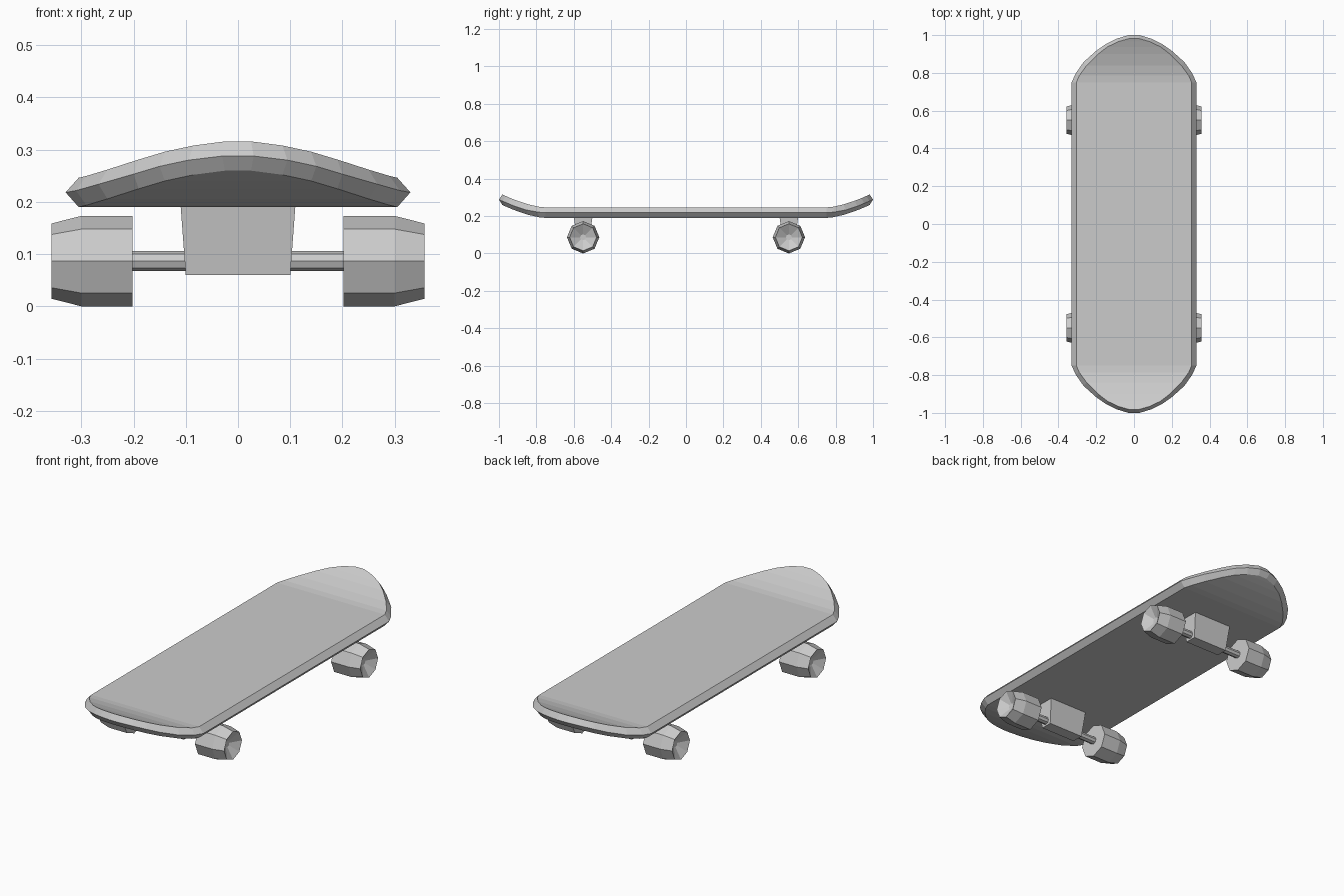
import bpy, math

if "Cube" in bpy.data.objects:
    bpy.data.objects.remove(bpy.data.objects["Cube"])


def make(name, verts, faces):
    me = bpy.data.meshes.new(name)
    me.from_pydata(verts, [], faces)
    me.update()
    ob = bpy.data.objects.new(name, me)
    bpy.context.collection.objects.link(ob)
    return ob


def lathe_x(name, profile, y, z, side, n=8):
    """Spin (x, radius) profile about an x-parallel axis, capped at both ends."""
    verts, faces = [], []
    for x, r in profile:
        for k in range(n):
            a = math.pi / 2 + side * 2 * math.pi * k / n
            verts.append((side * x, y + r * math.cos(a), z + r * math.sin(a)))
    for i in range(len(profile) - 1):
        for k in range(n):
            a, b = i * n + k, i * n + (k + 1) % n
            faces.append((a, b, b + n, a + n))
    last = (len(profile) - 1) * n
    faces.append(tuple(reversed(range(n))))
    faces.append(tuple(range(last, last + n)))
    return make(name, verts, faces)


# Deck: stations along y, each with inner edge (x, y) and rim edge (x, y)
quarter = [((0.305, 0.75), (0.33, 0.75)),
           ((0.29, 0.785), (0.31, 0.795)),
           ((0.25, 0.84), (0.267, 0.857)),
           ((0.19, 0.90), (0.20, 0.917)),
           ((0.14, 0.938), (0.15, 0.952)),
           ((0.085, 0.965), (0.095, 0.98)),
           ((0.025, 0.982), (0.03, 1.0))]
mirror_y = [tuple((x, -y) for x, y in s) for s in reversed(quarter)]
stations = mirror_y + quarter

verts, faces = [], []
for (ix, iy), (rx, ry) in stations:
    lift = 0.7 * max(abs(iy) - 0.75, 0) ** 1.58
    ring = [(ix, iy, 0.19), (rx, ry, 0.218), (ix, iy, 0.246),
            (-ix, iy, 0.246), (-rx, ry, 0.218), (-ix, iy, 0.19)]
    verts += [(x, y, z + lift) for x, y, z in ring]
for i in range(len(stations) - 1):
    for k in range(6):
        a, b = i * 6 + k, i * 6 + (k + 1) % 6
        faces.append((a, a + 6, b + 6, b))
e = (len(stations) - 1) * 6
for o, flip in ((0, False), (e, True)):
    for f in ((0, 1, 4, 5), (1, 2, 3, 4)):
        f = tuple(o + k for k in f)
        faces.append(f[::-1] if flip else f)
make("deck", verts, faces)

# Trucks, axles and dished wheels
for y, end in ((-0.55, "front"), (0.55, "rear")):
    tv = []
    for hx, hy, z in ((0.10, 0.03, 0.06), (0.11, 0.05, 0.195)):
        tv += [(-hx, y - hy, z), (hx, y - hy, z), (hx, y + hy, z), (-hx, y + hy, z)]
    make(end + "_truck", tv, [(3, 2, 1, 0), (4, 5, 6, 7), (0, 1, 5, 4),
                              (1, 2, 6, 5), (2, 3, 7, 6), (3, 0, 4, 7)])
    lathe_x(end + "_axle", [(-0.21, 0.019), (0.21, 0.019)], y, 0.0865, 1)
    for side, label in ((-1, "left"), (1, "right")):
        lathe_x(f"{end}_{label}_wheel",
                [(0.202, 0.0865), (0.30, 0.0865), (0.357, 0.072), (0.325, 0.016)],
                y, 0.0865, side)
